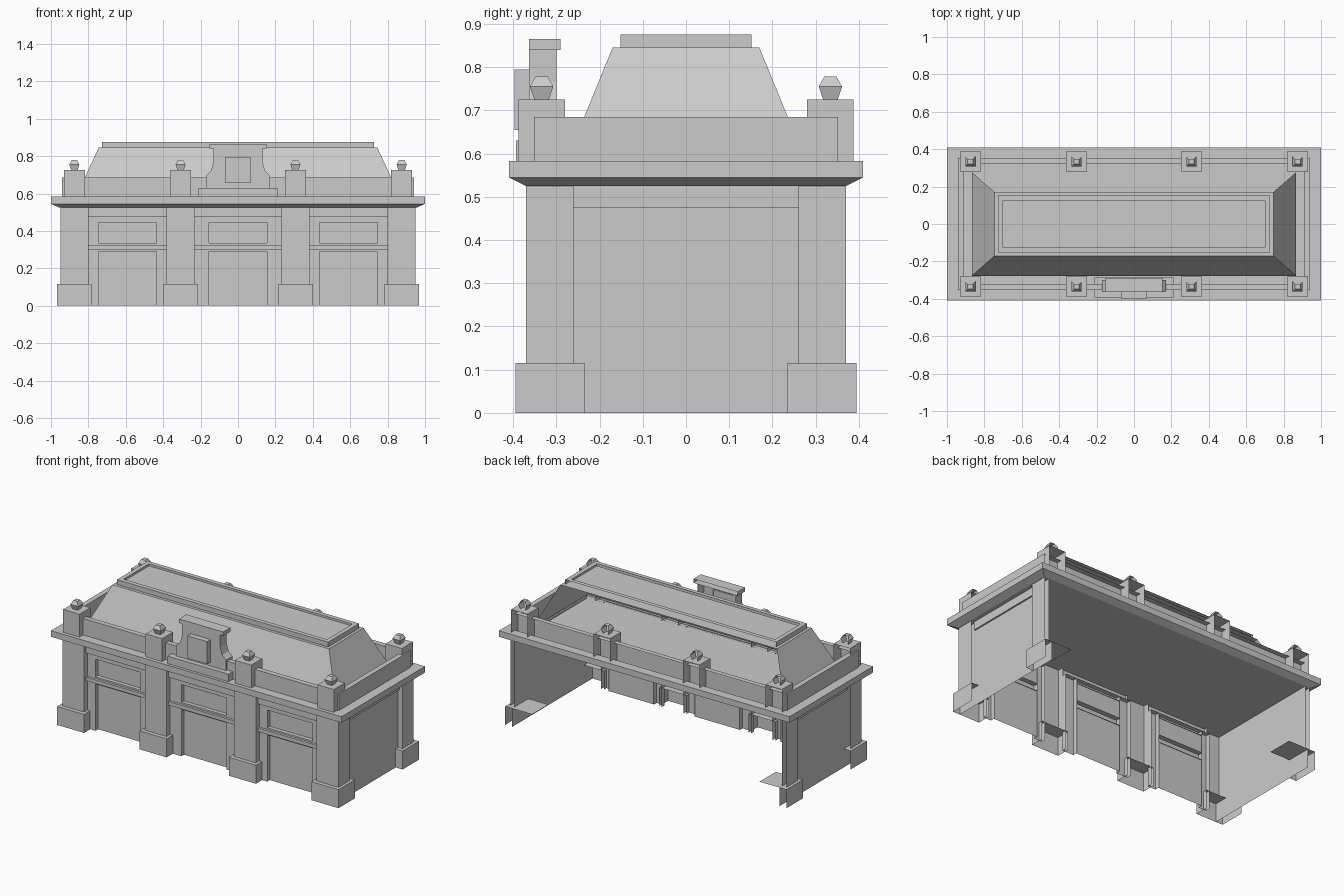
import bpy, bmesh

if "Cube" in bpy.data.objects:
    bpy.data.objects.remove(bpy.data.objects["Cube"])


def finish(name, bm, bottom=False, back=False):
    """Open-backed part: remove rear faces and hidden undersides."""
    bmesh.ops.recalc_face_normals(bm, faces=bm.faces[:])
    bm.normal_update()
    gone = [f for f in bm.faces if (f.normal.y > 0.3 and not back)
            or (f.normal.z < -0.99 and not bottom)]
    bmesh.ops.delete(bm, geom=gone, context='FACES')
    me = bpy.data.meshes.new(name)
    bm.to_mesh(me)
    bm.free()
    ob = bpy.data.objects.new(name, me)
    bpy.context.collection.objects.link(ob)
    return ob


def stack(name, levels, cx=0, cy=0, bottom=False, back=False, lid=True):
    """Stacked rectangular rings: levels of (half_x, half_y, z)."""
    bm = bmesh.new()
    rings = [[bm.verts.new((cx + sx * hx, cy + sy * hy, z))
              for sx, sy in ((-1, -1), (1, -1), (1, 1), (-1, 1))]
             for hx, hy, z in levels]
    bm.faces.new(rings[0])
    if lid:
        bm.faces.new(rings[-1])
    for a, b in zip(rings, rings[1:]):
        for i in range(4):
            j = (i + 1) % 4
            bm.faces.new((a[i], a[j], b[j], b[i]))
    return finish(name, bm, bottom, back)


def box(name, x0, x1, y0, y1, z0, z1, bottom=False):
    hx, hy = abs(x1 - x0) / 2, abs(y1 - y0) / 2
    return stack(name, [(hx, hy, z0), (hx, hy, z1)],
                 (x0 + x1) / 2, (y0 + y1) / 2, bottom)


def plane(name, pts):
    me = bpy.data.meshes.new(name)
    me.from_pydata(pts, [], [range(len(pts))])
    ob = bpy.data.objects.new(name, me)
    bpy.context.collection.objects.link(ob)


COLS = (-0.875, -0.307, 0.307, 0.875)

# Front pilasters with plinths
for x in COLS:
    box("front_pilaster", x - .075, x + .075, -.37, -.33, .115, .53)
    box("front_plinth", x - .093, x + .093, -.395, -.31, 0, .115)

# Side walls, friezes, corner pilaster returns and rear plinths
for s in (-1, 1):
    plane("side_wall", [(s * .92, -.3, 0), (s * .92, .37, 0),
                        (s * .92, .37, .53), (s * .92, -.3, .53)])
    box("side_frieze", s * .92, s * .93, -.26, .26, .475, .525, True)
    box("front_corner_return", s * .92, s * .95, -.37, -.26, .115, .53)
    box("front_plinth_return", s * .92, s * .968, -.395, -.235, 0, .115)
    box("rear_pilaster", s * .92, s * .95, .26, .37, .115, .53)
    box("rear_plinth", s * .92, s * .968, .235, .395, 0, .115)
    plane("rear_plinth_top", [(s * .92, .235, .115), (s * .782, .235, .115),
                              (s * .782, .395, .115), (s * .92, .395, .115)])

# Three front bays: framed door, window panel, mouldings
for c, h in ((-.591, .209), (0, .232), (.591, .209)):
    for s in (-1, 1):
        box("bay_stile", c + s * .155, c + s * h, -.335, -.305, 0, .475)
    box("door_rail", c - .155, c + .155, -.335, -.305, .29, .335, True)
    box("top_rail", c - .155, c + .155, -.335, -.305, .445, .475, True)
    box("bay_moulding", c - h, c + h, -.35, -.335, .302, .325, True)
    box("bay_frieze", c - h, c + h, -.35, -.335, .475, .53, True)
    for n, z0, z1 in (("door_panel", 0, .29), ("window_panel", .335, .445)):
        plane(n, [(c - .155, -.31, z0), (c + .155, -.31, z0),
                  (c + .155, -.31, z1), (c - .155, -.31, z1)])

# Cornice with chamfered underside, open in the middle, over a flat ceiling
stack("cornice", [(.955, .37, .525), (1, .41, .545), (1, .41, .583),
                  (.94, .352, .583)], bottom=True, back=True, lid=False)

# Parapet around the roof, reaching down to the ceiling
for s in (-1, 1):
    y = s * .336
    box("long_parapet", -.94, .94, y - .016, y + .016, .53, .685)
    box("end_parapet", s * .908, s * .94, -.32, .32, .53, .685)
    # Parapet piers with faceted finials
    for x in COLS:
        py = s * .334
        stack("pier", [(.056, .054, .55), (.056, .054, .725)], x, py)
        stack("finial", [(.017, .017, .725), (.027, .027, .755),
                         (.014, .014, .778)], x, py)

# Hipped roof and its sunken flat cap
stack("roof", [(.867, .277, .583), (.745, .17, .845)])
stack("roof_cap", [(.727, .152, .845), (.727, .152, .875),
                   (.7, .125, .875), (.7, .125, .862)])

# Central crest: base, shouldered body, cap and tablet
box("crest_base", -.211, .211, -.393, -.285, .583, .63)
half = [(.172, .63), (.172, .695), (.145, .72), (.132, .765), (.132, .84)]
bm = bmesh.new()
outline = half + [(-x, z) for x, z in reversed(half)]
face = bm.faces.new([bm.verts.new((x, -.363, z)) for x, z in outline])
ext = bmesh.ops.extrude_face_region(bm, geom=[face], use_keep_orig=True)
for v in ext["geom"]:
    if isinstance(v, bmesh.types.BMVert):
        v.co.y = -.30
finish("crest_body", bm)
box("crest_cap", -.152, .152, -.363, -.29, .84, .865, True)
box("crest_tablet", -.07, .066, -.397, -.36, .655, .795, True)
